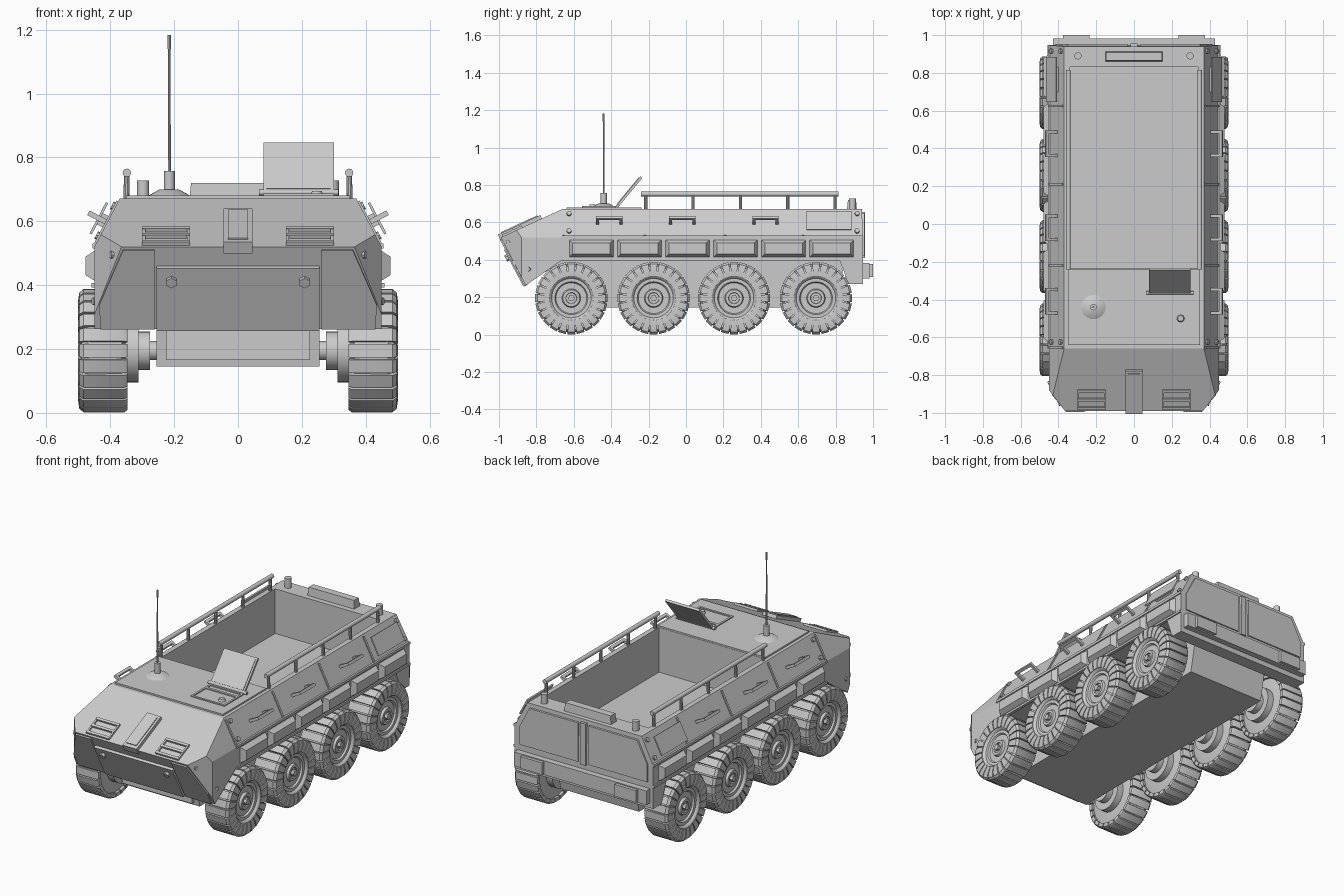
import bpy, bmesh, math
from mathutils import Vector, Matrix

if "Cube" in bpy.data.objects:
    bpy.data.objects.remove(bpy.data.objects["Cube"])


def finish(name, bm, mirror=False, smooth=False):
    bmesh.ops.recalc_face_normals(bm, faces=bm.faces)
    me = bpy.data.meshes.new(name)
    bm.to_mesh(me)
    bm.free()
    ob = bpy.data.objects.new(name, me)
    bpy.context.collection.objects.link(ob)
    if smooth:
        bpy.ops.object.select_all(action='DESELECT')
        ob.select_set(True)
        bpy.context.view_layer.objects.active = ob
        bpy.ops.object.shade_smooth_by_angle(angle=math.radians(35))
    if mirror:
        ob.modifiers.new("mirror", 'MIRROR')
    return ob


def frame(origin, ax, up):
    """Local frame: x along ax, y along up, z along the surface normal."""
    a, u = Vector(ax).normalized(), Vector(up).normalized()
    m = Matrix((a, u, a.cross(u))).transposed().to_4x4()
    m.translation = Vector(origin)
    return m


def box(name, lo, hi, M=Matrix(), mirror=False, inset=0.0):
    """Box between two corners in frame M; inset shrinks the outer (+z) face."""
    bm = bmesh.new()
    bmesh.ops.create_cube(bm, size=1)
    for v in bm.verts:
        p = Vector([lo[i] if v.co[i] < 0 else hi[i] for i in range(3)])
        if v.co.z > 0:
            p.x -= inset * (1 if v.co.x > 0 else -1)
            p.y -= inset * (1 if v.co.y > 0 else -1)
        v.co = M @ p
    return finish(name, bm, mirror)


def rod(name, a, b, r, r2=None, segs=16, mirror=False):
    a, b = Vector(a), Vector(b)
    bm = bmesh.new()
    rot = (b - a).to_track_quat('Z', 'Y').to_matrix().to_4x4()
    bmesh.ops.create_cone(bm, cap_ends=True, segments=segs, radius1=r, radius2=r if r2 is None else r2,
                          depth=(b - a).length, matrix=Matrix.Translation((a + b) / 2) @ rot)
    return finish(name, bm, mirror, segs > 8)


def prism(bm, pts, vec):
    """Extrude a polygon by vec; returns the source and the extruded vertices."""
    src = [bm.verts.new(p) for p in pts]
    ext = bmesh.ops.extrude_face_region(bm, geom=[bm.faces.new(src)])
    new = [g for g in ext['geom'] if isinstance(g, bmesh.types.BMVert)]
    bmesh.ops.translate(bm, verts=new, vec=vec)
    return src, new


# Surface frames
GLACIS = frame((0, -.825, .596), (1, 0, 0), (0, .33, .152))
NOSE = frame((0, -.925, .3925), (1, 0, 0), (0, -.135, .255))
WALL = frame((.41, 0, .596), (0, 1, 0), (-.08, 0, .152))
SIDE = frame((.45, 0, 0), (0, 1, 0), (0, 0, 1))

# Hull: side profile, then sloped upper sides and chamfered nose corners
prof = [(-.99, .52), (-.66, .672), (.94, .672), (.947, .52), (.947, .27), (.87, .27),
        (.82, .40), (-.66, .40), (-.857, .263)]
bm = bmesh.new()
prism(bm, [(-.45, y, z) for y, z in prof], (.9, 0, 0))
for s in (1, -1):
    for co, no in (((s * .45, 0, .52), (s * .152, 0, .08)), ((s * .365, -.99, .5), (s * .11, -.085, 0))):
        bmesh.ops.bisect_plane(bm, geom=bm.verts[:] + bm.edges[:] + bm.faces[:], plane_co=co,
                               plane_no=no, clear_outer=True, dist=1e-5)
        bmesh.ops.holes_fill(bm, edges=[e for e in bm.edges if e.is_boundary])
hull = finish("hull", bm)

# Open cargo bay cut into the hull
cutter = box("bay_cutter", (-.34, -.235, .41), (.34, .83, .9))
cutter.hide_render = True
mod = hull.modifiers.new("bay", 'BOOLEAN')
mod.operation, mod.solver, mod.object = 'DIFFERENCE', 'EXACT', cutter
bpy.context.view_layer.objects.active = hull
bpy.ops.object.modifier_apply(modifier="bay")
bpy.data.objects.remove(cutter)

# Belly with a raised front plate
bm = bmesh.new()
prism(bm, [(-.255, y, z) for y, z in [(-.76, .40), (-.72, .145), (.80, .145), (.85, .40)]], (.51, 0, 0))
finish("belly", bm)
box("belly_front_plate", (-.225, -.75, .165), (.225, -.73, .30))

# Wheels: tyre and rim revolved about x, plus L-shaped tread lugs
tyre = [(-.072, 0), (-.072, .13), (-.06, .178), (.045, .184), (.066, .17), (.07, .118), (.064, .11),
        (.056, .105), (.056, .088), (.046, .082), (.046, .05), (.06, .045), (.06, .03),
        (.052, .028), (.052, 0)]
bm = bmesh.new()
vs = [bm.verts.new((x, 0, r)) for x, r in tyre]
es = [bm.edges.new(p) for p in zip(vs, vs[1:])]
bmesh.ops.spin(bm, geom=vs + es, cent=(0, 0, 0), axis=(1, 0, 0), angle=2 * math.pi, steps=40)
bmesh.ops.remove_doubles(bm, verts=bm.verts, dist=1e-4)
lug = [(-.078, .165), (-.078, .186), (-.068, .193), (.06, .193), (.073, .182), (.077, .155), (.074, .118),
       (.058, .118), (.05, .165)]
for i in range(24):
    src, new = prism(bm, [(x, -.021 * r / .19, r) for x, r in lug], (0, 0, 0))
    for v in new:
        v.co.y = .021 * v.co.z / .19
    bmesh.ops.rotate(bm, verts=src + new, cent=(0, 0, 0), matrix=Matrix.Rotation(i * math.pi / 12, 3, 'X'))
bmesh.ops.create_cone(bm, cap_ends=True, segments=6, radius1=.018, radius2=.018, depth=.03,
                      matrix=Matrix.Translation((.055, 0, 0)) @ Matrix.Rotation(math.pi / 2, 4, 'Y'))
wheel = finish("wheel", bm, smooth=True)
mesh = wheel.data
bpy.data.objects.remove(wheel)
for y in (-.613, -.173, .257, .695):
    for s in (1, -1):
        w = bpy.data.objects.new("wheel", mesh)
        w.location = (s * .424, y, .195)
        w.rotation_euler.z = 0 if s > 0 else math.pi
        bpy.context.collection.objects.link(w)
    rod("axle", (.24, y, .195), (.36, y, .195), .03, mirror=True)
    rod("hub_drive", (.275, y, .195), (.32, y, .195), .06, segs=24, mirror=True)
    rod("brake_drum", (.312, y, .195), (.356, y, .195), .1, segs=32, mirror=True)

# Side belt: ridges and tapered storage blocks
box("belt_ridge", (.44, -.66, .515), (.456, .947, .53), mirror=True)
box("belt_sill", (.44, -.66, .393), (.458, .947, .406), mirror=True)
for i in range(6):
    y = -.63 + i * .257
    box("side_block", (y, .408, -.01), (y + .248, .513, .028), SIDE, True, .024)

# Upper wall: seams, grab handles, bolts and rear stand-off plate
for y in (-.655, -.22, .21, .625):
    box("wall_seam", (y - .006, -.075, -.01), (y + .006, .075, .006), WALL, True)
for y in (-.41, -.02, .425):
    for d in (-.062, .062):
        box("handle_leg", (y + d - .008, -.008, -.01), (y + d + .008, .008, .06), WALL, True)
    box("handle_grip", (y - .07, -.008, .05), (y + .07, .008, .066), WALL, True)
box("rear_side_plate", (.645, -.055, .025), (.885, .055, .033), WALL, True)
box("rear_plate_stay", (.70, -.02, -.01), (.83, .02, .027), WALL, True)
for y in (-.625, .915):
    for v in (-.05, .055):
        rod("wall_bolt", WALL @ Vector((y, v, -.01)), WALL @ Vector((y, v, .012)), .013, segs=8, mirror=True)
for x, y, z in ((.385, -.948, .495), (.44, -.84, .35)):
    rod("cheek_bolt", (x - .02, y + .01, z), (x + .015, y - .005, z), .012, segs=8, mirror=True)

# Nose: glacis block, vents, lower plates with bolts
box("glacis_block", (-.045, -.19, -.02), (.045, .06, .02), GLACIS)
box("glacis_block_face", (-.032, -.17, .015), (.032, .045, .025), GLACIS)
for v in (-.17, -.12, -.07):
    box("vent_slat", (.15, v, -.01), (.30, v + .015, .012), GLACIS, True)
for x in (.15, .29):
    box("vent_side", (x, -.17, -.01), (x + .01, -.055, .010), GLACIS, True)
box("nose_panel", (-.255, -.147, -.01), (.255, .075, .014), NOSE)
bm = bmesh.new()
cheek = [(.262, -.145), (.43, -.145), (.435, -.06), (.36, .135), (.262, .135)]
prism(bm, [NOSE @ Vector((x, v, 0)) for x, v in cheek], NOSE.to_3x3() @ Vector((0, 0, .008)))
finish("nose_cheek", bm, True)
rod("nose_bolt", NOSE @ Vector((.208, .03, 0)), NOSE @ Vector((.208, .03, .028)), .018, segs=6, mirror=True)

# Roof: cab plate, antenna, open hatch
box("cab_plate", (-.35, -.64, .66), (.35, -.237, .681))
rod("antenna_base", (-.215, -.44, .68), (-.215, -.44, .70), .066, .03, 24)
rod("antenna_socket", (-.215, -.44, .69), (-.215, -.44, .758), .017)
rod("antenna_mast", (-.215, -.44, .75), (-.215, -.44, 1.14), .005, .0035, 8)
rod("antenna_tip", (-.215, -.44, 1.14), (-.215, -.44, 1.183), .0055, segs=8)
for lo, hi in (((.08, -.555), (.30, -.543)), ((.08, -.385), (.30, -.373)),
               ((.08, -.545), (.092, -.38)), ((.288, -.545), (.30, -.38)), ((.09, -.43), (.29, -.415))):
    box("hatch_rim", (*lo, .67), (*hi, .687))
rod("hatch_knob", (.247, -.5, .675), (.247, -.5, .695), .022, .015)
rod("hatch_hinge", (.065, -.365, .69), (.315, -.365, .69), .009, segs=12)
LID = frame((.19, -.37, .685), (1, 0, 0), (0, .13, .157))
box("hatch_lid", (-.11, .005, -.008), (.11, .205, .006), LID)
box("hatch_lid_panel", (-.10, .015, .004), (.10, .195, .009), LID)

# Rails along the bay
rod("rail", (.348, -.24, .752), (.348, .815, .752), .013, segs=12, mirror=True)
for i in range(5):
    y = -.215 + i * .253
    rod("rail_post", (.35, y, .66), (.348, y, .75), .009, segs=10, mirror=True)

# Rear deck: vent box and corner posts
box("rear_deck_vent", (-.153, .86, .66), (.153, .915, .72), inset=.006)
rod("rear_post", (.297, .89, .66), (.297, .89, .727), .019, mirror=True)

# Rear face: doors, centre post, bumper and light boxes
bm = bmesh.new()
door = [(.035, .42), (.415, .42), (.415, .525), (.35, .648), (.035, .648)]
prism(bm, [(x, .935, z) for x, z in door], (0, .019, 0))
finish("rear_door", bm, True)
box("rear_centre_post", (-.018, .93, .41), (.018, .956, .655))
box("rear_bumper", (-.43, .94, .30), (.43, .982, .383))
box("rear_light_box", (.235, .97, .307), (.375, 1.0, .377), mirror=True)
